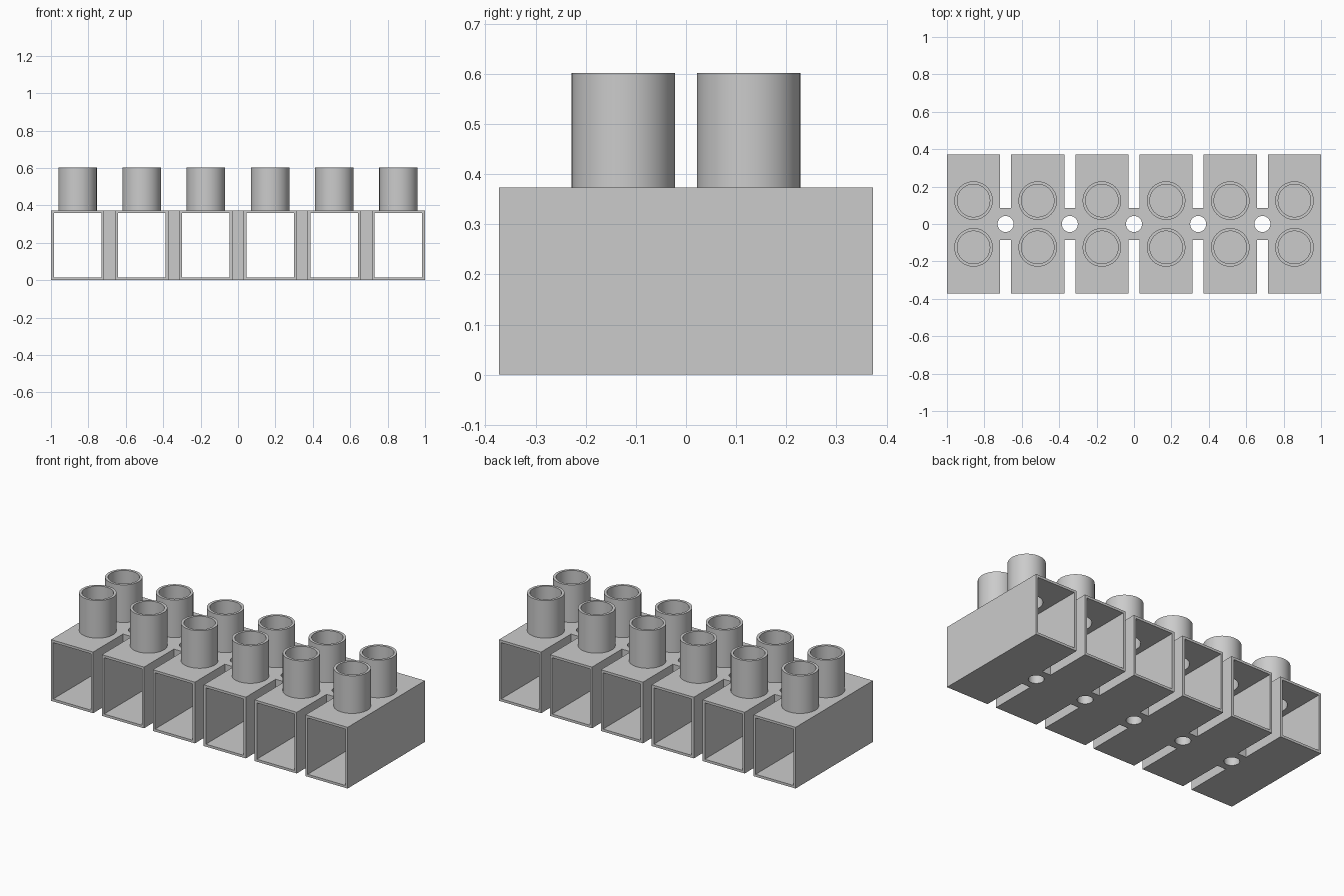
import bpy, bmesh, math
from mathutils import Matrix, Vector

cube = bpy.data.objects.get("Cube")
if cube:
    bpy.data.objects.remove(cube, do_unlink=True)

# Main dimensions
CELLS, PITCH, CELL_W = 6, 0.3432, 0.284
DEPTH, HEIGHT, WALL = 0.745, 0.373, 0.015
BRIDGE, PIN_R = 0.085, 0.043
TUBE_Y, TUBE_R, BORE_R, TUBE_TOP = 0.125, 0.103, 0.087, 0.602

cell_xs = [(i - (CELLS - 1) / 2) * PITCH for i in range(CELLS)]
gap_xs = [x + PITCH / 2 for x in cell_xs[:-1]]
tube_spots = [(x, s * TUBE_Y) for x in cell_xs for s in (-1, 1)]

grey = bpy.data.materials.new("light grey plastic")
grey.use_nodes = True
grey.diffuse_color = (0.6, 0.6, 0.6, 1)
grey.node_tree.nodes["Principled BSDF"].inputs["Base Color"].default_value = (0.6, 0.6, 0.6, 1)


def add_box(bm, low, high):
    low, high = Vector(low), Vector(high)
    matrix = Matrix.Translation((low + high) / 2) @ Matrix.Diagonal((*(high - low), 1))
    bmesh.ops.create_cube(bm, size=1, matrix=matrix)


def add_cylinder(bm, x, y, radius, z0, z1):
    bmesh.ops.create_cone(bm, cap_ends=True, segments=64, radius1=radius, radius2=radius,
                          depth=z1 - z0, matrix=Matrix.Translation((x, y, (z0 + z1) / 2)))


def make_object(name, bm):
    mesh = bpy.data.meshes.new(name)
    bm.to_mesh(mesh)
    bm.free()
    mesh.materials.append(grey)
    obj = bpy.data.objects.new(name, mesh)
    bpy.context.collection.objects.link(obj)
    return obj


def combine(target, name, bm, operation):
    tool = make_object(name, bm)
    tool.hide_render = True
    mod = target.modifiers.new(name, "BOOLEAN")
    mod.operation, mod.solver, mod.object = operation, "EXACT", tool
    bpy.context.view_layer.objects.active = target
    bpy.ops.object.modifier_apply(modifier=name)
    bpy.data.objects.remove(tool, do_unlink=True)


# Solid housing block
width = (CELLS - 1) * PITCH + CELL_W
bm = bmesh.new()
add_box(bm, (-width / 2, -DEPTH / 2, 0), (width / 2, DEPTH / 2, HEIGHT))
housing = make_object("terminal_housing", bm)

# Screw towers
bm = bmesh.new()
for x, y in tube_spots:
    add_cylinder(bm, x, y, TUBE_R, HEIGHT - WALL / 2, TUBE_TOP)
combine(housing, "screw_towers", bm, "UNION")

# Slots between the cells, leaving a bridge in the middle
bm = bmesh.new()
half_gap = (PITCH - CELL_W) / 2
for x in gap_xs:
    for y0, y1 in ((BRIDGE, DEPTH), (-DEPTH, -BRIDGE)):
        add_box(bm, (x - half_gap, y0, -1), (x + half_gap, y1, 1))
combine(housing, "slot_cutter", bm, "DIFFERENCE")

# Wire tunnels from front to back
bm = bmesh.new()
half_tunnel = CELL_W / 2 - WALL
for x in cell_xs:
    add_box(bm, (x - half_tunnel, -1, WALL), (x + half_tunnel, 1, HEIGHT - WALL))
combine(housing, "tunnel_cutter", bm, "DIFFERENCE")

# Mounting holes through the bridges
bm = bmesh.new()
for x in gap_xs:
    add_cylinder(bm, x, 0, PIN_R, -1, 1)
combine(housing, "mounting_hole_cutter", bm, "DIFFERENCE")

# Screw bores down into the tunnels
bm = bmesh.new()
for x, y in tube_spots:
    add_cylinder(bm, x, y, BORE_R, HEIGHT / 2, 1)
combine(housing, "bore_cutter", bm, "DIFFERENCE")

# Smooth round walls, sharp corners
bpy.ops.object.select_all(action="DESELECT")
housing.select_set(True)
bpy.context.view_layer.objects.active = housing
bpy.ops.object.shade_smooth_by_angle(angle=math.radians(30))
